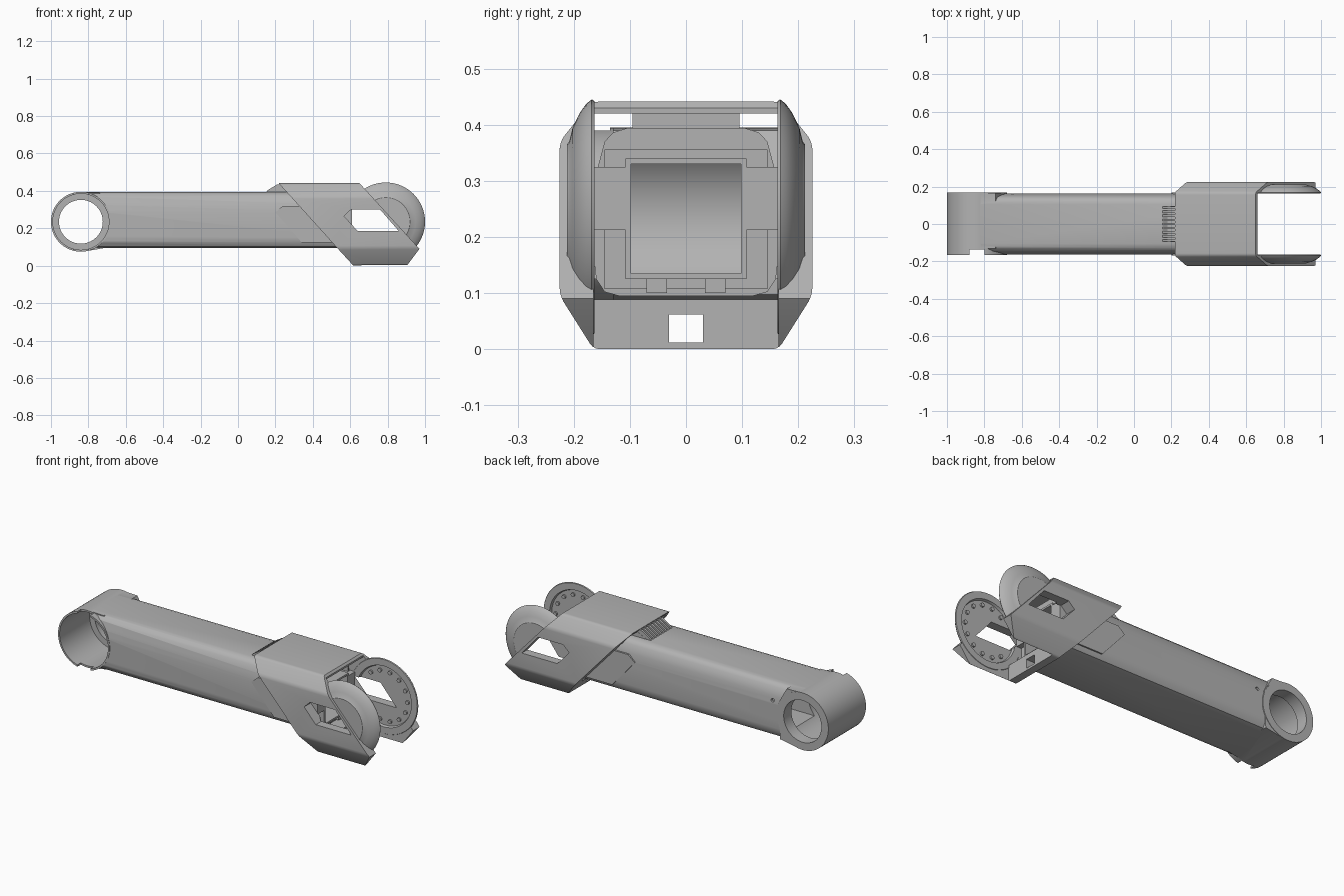
import bpy, bmesh, math
from mathutils import Vector

old = bpy.data.objects.get("Cube")
if old:
    bpy.data.objects.remove(old, do_unlink=True)

grey = bpy.data.materials.new("plain grey")
grey.use_nodes = True
tone = (0.45, 0.45, 0.45, 1)
grey.diffuse_color = tone
grey.node_tree.nodes["Principled BSDF"].inputs["Base Color"].default_value = tone

AXES = {"x": Vector((1, 0, 0)), "y": Vector((0, 1, 0))}


def finish(name, bm):
    bmesh.ops.recalc_face_normals(bm, faces=bm.faces)
    me = bpy.data.meshes.new(name)
    bm.to_mesh(me)
    bm.free()
    me.materials.append(grey)
    ob = bpy.data.objects.new(name, me)
    bpy.context.collection.objects.link(ob)
    return ob


def prism(name, points, axis, a, b):
    """Extrude a (y, z) profile along x, or an (x, z) profile along y."""
    bm = bmesh.new()
    vs = [bm.verts.new((a, p, q) if axis == "x" else (p, a, q)) for p, q in points]
    face = bm.faces.new(vs)
    new = bmesh.ops.extrude_face_region(bm, geom=[face])["geom"]
    bmesh.ops.translate(bm, vec=AXES[axis] * (b - a),
                        verts=[v for v in new if isinstance(v, bmesh.types.BMVert)])
    return finish(name, bm)


def box(name, x0, x1, y0, y1, z0, z1):
    return prism(name, [(x0, z0), (x1, z0), (x1, z1), (x0, z1)], "y", y0, y1)


def lathe(name, cx, cz, profile, n=64):
    """Turn a closed (radius, y) profile around a line parallel to y."""
    bm = bmesh.new()
    rings = [[bm.verts.new((cx + r * math.cos(math.tau * i / n), y,
                            cz + r * math.sin(math.tau * i / n))) for i in range(n)]
             for r, y in profile]
    for lower, upper in zip(rings, rings[1:]):
        for i in range(n):
            j = (i + 1) % n
            bm.faces.new((lower[i], lower[j], upper[j], upper[i]))
    bm.faces.new(rings[0])
    bm.faces.new(rings[-1])
    return finish(name, bm)


def boolean(ob, tool, op="DIFFERENCE"):
    m = ob.modifiers.new(op.title(), "BOOLEAN")
    m.operation, m.object, m.solver = op, tool, "EXACT"
    tool.hide_render = True
    tool.hide_viewport = True
    tool.display_type = "WIRE"
    tools.append(tool)


def apply(ob):
    """Bake the modifiers into the mesh."""
    bpy.context.view_layer.update()
    dg = bpy.context.evaluated_depsgraph_get()
    me = bpy.data.meshes.new_from_object(ob.evaluated_get(dg))
    ob.modifiers.clear()
    ob.data = me


def mirrored(points):
    return points + [(-y, z) for y, z in reversed(points)]


tools, parts = [], []
BX, BZ = -0.84, 0.235      # barrel axis
DX, DZ = 0.79, 0.235       # fork axis

# Arm beam with rounded shoulders, joined to the barrel
arm = prism("arm", mirrored([(0.12, 0.095), (0.145, 0.102), (0.16, 0.125), (0.163, 0.15),
                             (0.163, 0.285), (0.157, 0.325), (0.145, 0.37), (0.13, 0.386),
                             (0.105, 0.394)]), "x", BX, 0.58)
boolean(arm, lathe("barrel_shell", BX, BZ, [(0.16, -0.165), (0.16, 0.168)]), "UNION")
# Wide flat shoulders blending the barrel into the beam
boolean(arm, prism("shoulder", [(BX, 0.076), (-0.81, 0.078), (-0.7, 0.097), (-0.69, 0.3),
                                (-0.74, 0.39), (BX, 0.394)], "y", -0.13, 0.166), "UNION")
boolean(arm, lathe("wide_bore", BX, BZ, [(0.15, -0.3), (0.15, 0.1)]))
boolean(arm, lathe("narrow_bore", BX, BZ, [(0.117, -0.3), (0.117, 0.3)]))
boolean(arm, box("barrel_notch", -0.88, -0.8, -0.2, -0.135, 0, 0.5))
boolean(arm, box("end_pocket", 0.5, 0.7, -0.145, 0.145, 0.108, 0.355))
boolean(arm, box("tunnel", -0.8, 0.7, -0.098, 0.098, 0.135, 0.33))
boolean(arm, lathe("pin_hole", -0.65, 0.3, [(0.01, 0.15), (0.01, 0.2)], 16))
parts.append(arm)

# Rectangular inner tube showing at the open end
tube = box("inner_tube", 0.45, 0.61, -0.108, 0.108, 0.125, 0.34)
boolean(tube, box("tube_bore", 0.4, 0.7, -0.098, 0.098, 0.135, 0.33))
parts.append(tube)
for s in (-1, 1):
    parts.append(box("tube_foot", 0.52, 0.6, s * 0.052 - 0.018, s * 0.052 + 0.018, 0.1, 0.13))
    lo, hi = sorted((s * 0.106, s * 0.166))
    parts.append(box("side_block", 0.52, 0.61, lo, hi, 0.212, 0.325))

# Slanted sleeve with a fork, eight-sided in section
sleeve = prism("sleeve", mirrored([(0.165, 0.0), (0.225, 0.095), (0.225, 0.37), (0.168, 0.441)]),
               "x", 0.0, 1.2)
bev = sleeve.modifiers.new("Soft edges", "BEVEL")
bev.width, bev.segments, bev.limit_method = 0.012, 3, "ANGLE"
bev.angle_limit = math.radians(20)
boolean(sleeve, prism("sleeve_outline", [(0.22, 0.46), (0.22, 0.438), (0.53, 0.095), (0.61, 0.008),
                                         (0.63, -0.02), (0.88, -0.02), (0.91, 0.01), (0.97, 0.09),
                                         (0.65, 0.441), (0.64, 0.46)], "y", -0.4, 0.4), "INTERSECT")
boolean(sleeve, box("sleeve_bore", 0.1, 1.3, -0.165, 0.165, 0.088, 0.42))
boolean(sleeve, box("fork_gap", 0.66, 1.3, -0.1651, 0.1651, -0.1, 0.6))
boolean(sleeve, box("bar_slot", 0.45, 0.8, -0.03, 0.03, 0.012, 0.062))
boolean(sleeve, lathe("hub_recess", DX, DZ, [(0.172, -0.176), (0.172, 0.176)]))
window = prism("window", [(0.567, 0.265), (0.604, 0.3), (0.76, 0.3), (0.86, 0.185),
                          (0.64, 0.185)], "y", -0.4, 0.4)
boolean(sleeve, window)
parts.append(sleeve)

# Domed hub discs with a ring of bolts inside
for s in (-1, 1):
    profile = [(0.165, 0.176), (0.17, 0.163), (0.207, 0.163), (0.21, 0.168), (0.202, 0.178),
               (0.185, 0.19), (0.16, 0.202), (0.135, 0.208), (0.13, 0.212)]
    disc = lathe("hub_disc", DX, DZ, [(r, s * y) for r, y in profile])
    boolean(disc, window)
    parts.append(disc)
    for k in range(14):
        a = math.tau * k / 14
        if math.cos(a) > -0.75:
            lo, hi = sorted((s * 0.167, s * 0.18))
            parts.append(lathe("hub_bolt", DX + 0.14 * math.cos(a), DZ + 0.14 * math.sin(a),
                               [(0.011, lo), (0.011, hi)], 12))

# Ribbed wedge under the sleeve's rear top edge
parts.append(prism("wedge_base", [(0.16, 0.385), (0.23, 0.42), (0.28, 0.42), (0.28, 0.385)],
                   "y", -0.095, 0.095))
for i in range(9):
    y = -0.088 + i * 0.022
    parts.append(prism("wedge_rib", [(0.147, 0.388), (0.16, 0.405), (0.21, 0.435), (0.24, 0.435),
                                     (0.24, 0.388)], "y", y - 0.006, y + 0.006))

# Slanted collar plates on the beam beside the sleeve
for s in (-1, 1):
    lo, hi = sorted((s * 0.155, s * 0.168))
    parts.append(prism("collar_plate", [(0.2, 0.285), (0.24, 0.32), (0.33, 0.32), (0.54, 0.125),
                                        (0.34, 0.125)], "y", lo, hi))

# Bake the cuts, then drop the cutters
for ob in parts:
    if ob.modifiers:
        apply(ob)
for tool in set(tools):
    bpy.data.objects.remove(tool, do_unlink=True)

bpy.ops.object.select_all(action="DESELECT")
for ob in parts:
    ob.select_set(True)
bpy.context.view_layer.objects.active = arm
bpy.ops.object.shade_smooth_by_angle(angle=math.radians(30))
